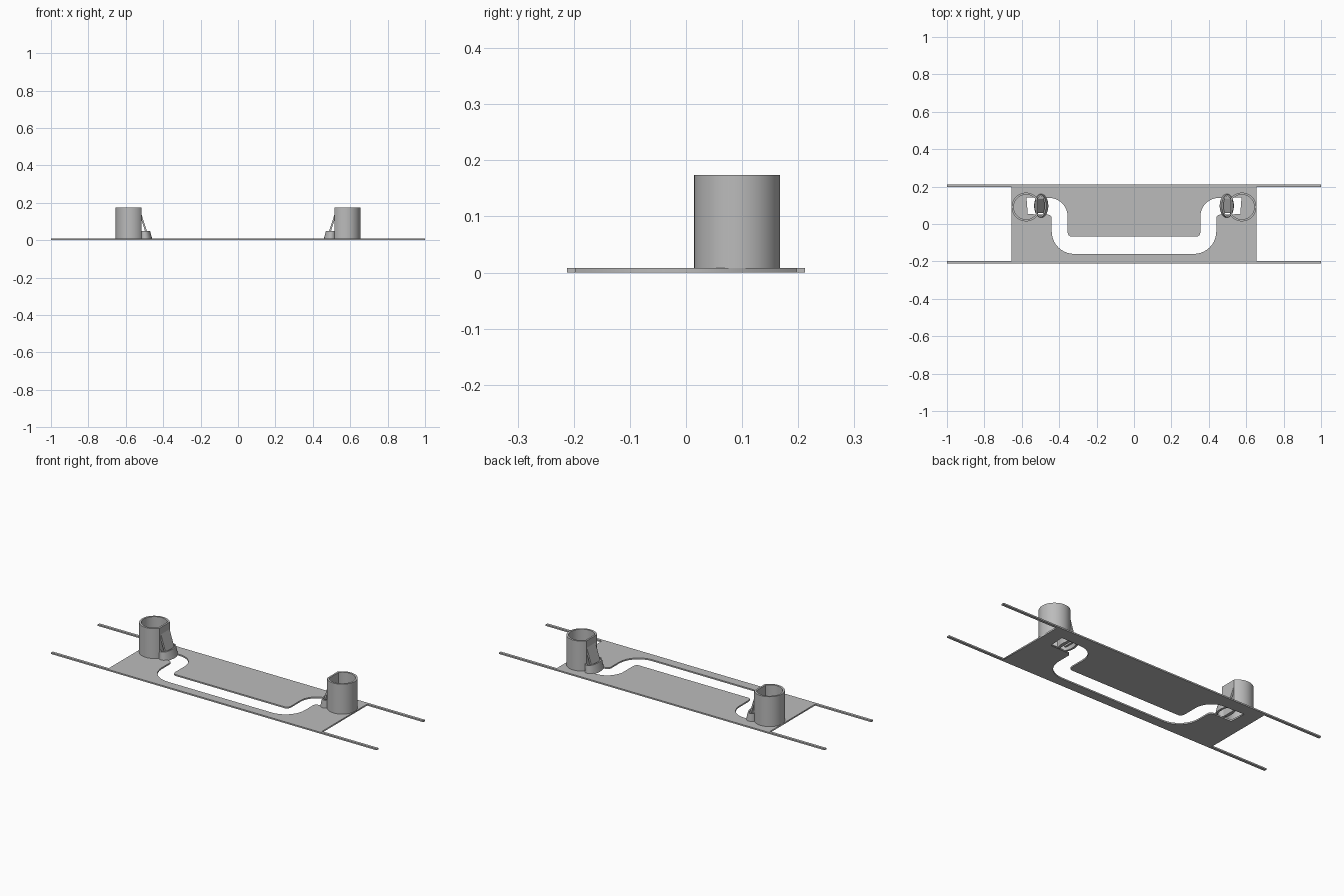
import bpy, bmesh
from math import cos, sin, pi, radians, acos

cube = bpy.data.objects.get("Cube")
if cube:
    bpy.data.objects.remove(cube)

GREY = (0.5, 0.5, 0.5, 1)
mat = bpy.data.materials.new("plain grey")
mat.use_nodes = True
mat.diffuse_color = GREY
mat.node_tree.nodes["Principled BSDF"].inputs["Base Color"].default_value = GREY

T = 0.008            # plate thickness
PX, PY = 0.577, 0.091  # post centre


def arc(cx, cy, rx, ry, a0, a1, n=10):
    return [(cx + rx * cos(radians(a0 + (a1 - a0) * i / n)),
             cy + ry * sin(radians(a0 + (a1 - a0) * i / n))) for i in range(n + 1)]


def finish(bm, name, smooth=False):
    bmesh.ops.recalc_face_normals(bm, faces=bm.faces)
    me = bpy.data.meshes.new(name)
    bm.to_mesh(me)
    bm.free()
    ob = bpy.data.objects.new(name, me)
    bpy.context.collection.objects.link(ob)
    me.materials.append(mat)
    if smooth:
        bpy.ops.object.select_all(action='DESELECT')
        ob.select_set(True)
        bpy.context.view_layer.objects.active = ob
        bpy.ops.object.shade_smooth_by_angle(angle=radians(30))
    return ob


def box(name, x0, x1, y0, y1, z0, z1):
    bm = bmesh.new()
    bmesh.ops.create_cube(bm, size=1)
    for v in bm.verts:
        v.co = ((x0 + x1) / 2 + v.co.x * (x1 - x0), (y0 + y1) / 2 + v.co.y * (y1 - y0),
                (z0 + z1) / 2 + v.co.z * (z1 - z0))
    return finish(bm, name)


def shell(name, rings):
    """Closed wall swept through rings of points: outer bottom, outer top, inner top, inner bottom."""
    bm = bmesh.new()
    loops = [[bm.verts.new(p) for p in r] for r in rings]
    n = len(loops[0])
    for k, a in enumerate(loops):
        b = loops[(k + 1) % len(loops)]
        for i in range(n):
            j = (i + 1) % n
            bm.faces.new((a[i], a[j], b[j], b[i]))
    return finish(bm, name, True)


def prism(name, profile, y0, y1):
    """Side profile in x and z, extruded along y."""
    bm = bmesh.new()
    a = bm.faces.new([bm.verts.new((x, y0, z)) for x, z in profile])
    top = bmesh.ops.extrude_face_region(bm, geom=[a])["geom"]
    bmesh.ops.translate(bm, verts=[v for v in top if isinstance(v, bmesh.types.BMVert)],
                        vec=(0, y1 - y0, 0))
    return finish(bm, name)


# Base plate with the curved channel cut through it
half = [(0.34, -0.067), (0.35, -0.06), (0.355, -0.045)]
half += arc(0.455, 0.04, 0.10, 0.10, 180, 90)
half += [(0.575, 0.143), (0.568, 0.053), (0.46, 0.05)]
half += arc(0.46, 0.03, 0.02, 0.02, 90, 180, 4)
half += arc(0.32, -0.04, 0.12, 0.12, 0, -90)
channel = half + [(-x, y) for x, y in reversed(half)]
outer = [(-0.655, -0.205), (0.655, -0.205), (0.655, 0.205), (-0.655, 0.205)]
curve = bpy.data.curves.new("base_plate", 'CURVE')
curve.dimensions = '2D'
curve.fill_mode = 'BOTH'
curve.extrude = T / 2
for pts in (outer, channel):
    sp = curve.splines.new('POLY')
    sp.points.add(len(pts) - 1)
    for p, (x, y) in zip(sp.points, pts):
        p.co = (x, y, 0, 1)
    sp.use_cyclic_u = True
plate = bpy.data.objects.new("base_plate", curve)
plate.location.z = T / 2
bpy.context.collection.objects.link(plate)
bpy.ops.object.select_all(action='DESELECT')
plate.select_set(True)
bpy.context.view_layer.objects.active = plate
bpy.ops.object.convert(target='MESH')
plate = bpy.context.view_layer.objects.active
plate.data.materials.clear()
plate.data.materials.append(mat)

# Long thin rails along both edges
for name, y in (("front_rail", -0.2045), ("back_rail", 0.2045)):
    box(name, -1, 1, y - 0.0075, y + 0.0075, 0, T)


def d_ring(s, r, flat, z):
    """Circle about the post centre, cut by a flat on the side facing the middle."""
    a = 180 - acos(flat / r) * 180 / pi
    return [(s * (PX + x), PY + y, z) for x, y in arc(0, 0, r, r, -a, a, 40)]


def oval(s, rx, ry, x, z):
    return [(s * (x + px), PY + 0.006 + py, z) for px, py in arc(0, 0, rx, ry, 0, 360, 32)[:-1]]


# Hollow posts, each with a sloping tongue and a low oval collar
for s, side in ((1, "left"), (-1, "right")):
    shell(side + "_post", [d_ring(s, 0.077, 0.062, T / 2), d_ring(s, 0.077, 0.062, 0.174),
                           d_ring(s, 0.066, 0.052, 0.174), d_ring(s, 0.066, 0.052, T / 2)])
    prism(side + "_tongue", [(s * x, z) for x, z in
                             ((0.515, 0.135), (0.478, 0.02), (0.488, 0.02), (0.52, 0.12))],
          PY - 0.032, PY + 0.044)
    shell(side + "_collar", [oval(s, 0.038, 0.064, 0.496, T / 2), oval(s, 0.030, 0.060, 0.5, 0.05),
                             oval(s, 0.022, 0.052, 0.5, 0.05), oval(s, 0.027, 0.054, 0.496, T / 2)])
